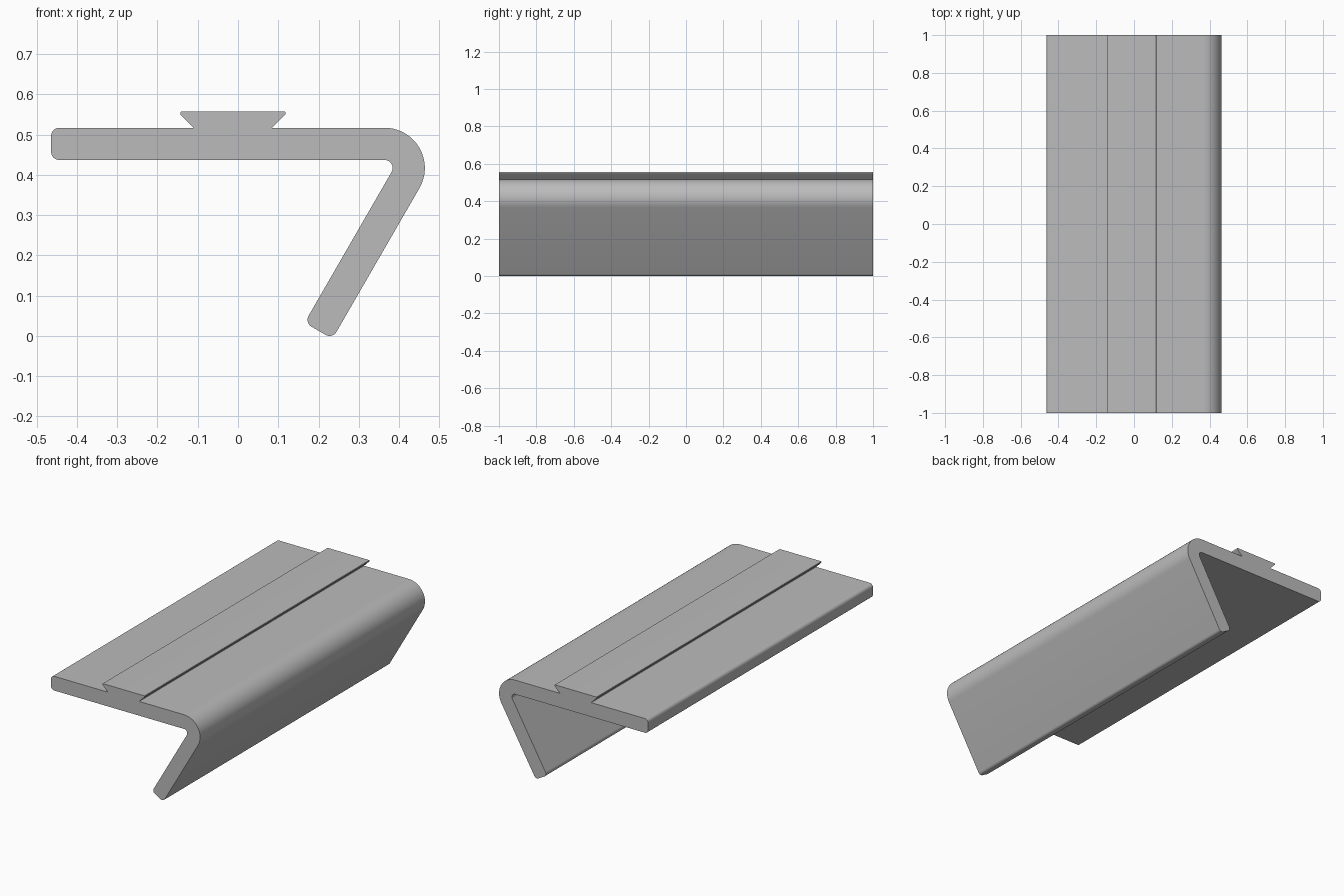
import bpy
import bmesh
from math import ceil, sin, cos, radians
from mathutils import Vector

cube = bpy.data.objects.get("Cube")
if cube:
    bpy.data.objects.remove(cube, do_unlink=True)

grey = bpy.data.materials.new("plain grey")
grey.use_nodes = True
colour = (0.5, 0.5, 0.5, 1)
grey.diffuse_color = colour
grey.node_tree.nodes["Principled BSDF"].inputs["Base Color"].default_value = colour


def fillet(before, corner, after, radius):
    """Points of the arc that rounds one corner of an outline."""
    a, b = (before - corner).normalized(), (after - corner).normalized()
    half = a.angle(b) / 2
    centre = corner + (a + b).normalized() * radius / sin(half)
    tangent = radius * cos(half) / sin(half)
    start = corner + a * tangent - centre
    end = corner + b * tangent - centre
    sweep = start.angle_signed(end)
    steps = max(3, ceil(abs(sweep) / radians(7)))
    # angle_signed is clockwise positive
    return [centre + Vector((start.x * cos(t) + start.y * sin(t),
                             start.y * cos(t) - start.x * sin(t)))
            for t in (sweep * i / steps for i in range(steps + 1))]


# Leg geometry, measured from the centre of the bend
bend = Vector((0.364, 0.417))
down = Vector((-sin(radians(30)), -cos(radians(30))))
out = Vector((-down.y, down.x))
apex = Vector((cos(radians(30)), sin(radians(30))))
inner, outer, leg = 0.02, 0.1, 0.432
top, under, left = bend.y + outer, bend.y + inner, -0.464

# Outline corners with their rounding radius
corners = [
    (Vector((left, under)), 0.02),
    (bend + apex * inner * 2, inner),
    (bend + out * inner + down * leg, 0.02),
    (bend + out * outer + down * leg, 0.02),
    (bend + apex * outer * 2, outer),
    # dovetail rail
    (Vector((0.085, top)), 0),
    (Vector((0.118, 0.55)), 0.004),
    (Vector((0.118, 0.557)), 0.002),
    (Vector((-0.143, 0.557)), 0.002),
    (Vector((-0.143, 0.55)), 0.004),
    (Vector((-0.11, top)), 0),
    (Vector((left, top)), 0.02),
]
outline = []
for i, (corner, radius) in enumerate(corners):
    before, after = corners[i - 1][0], corners[(i + 1) % len(corners)][0]
    outline += fillet(before, corner, after, radius) if radius else [corner]

# Extrude the outline along the full length
bm = bmesh.new()
face = bm.faces.new([bm.verts.new((p.x, -1, p.y)) for p in outline])
extruded = bmesh.ops.extrude_face_region(bm, geom=[face], use_keep_orig=True)
moved = [g for g in extruded["geom"] if isinstance(g, bmesh.types.BMVert)]
bmesh.ops.translate(bm, verts=moved, vec=(0, 2, 0))
bmesh.ops.recalc_face_normals(bm, faces=bm.faces)
mesh = bpy.data.meshes.new("angled_rail_bracket")
bm.to_mesh(mesh)
bm.free()
mesh.materials.append(grey)

bracket = bpy.data.objects.new("angled_rail_bracket", mesh)
bpy.context.collection.objects.link(bracket)
bpy.context.view_layer.objects.active = bracket
bracket.select_set(True)
bpy.ops.object.shade_smooth_by_angle(angle=radians(30))
